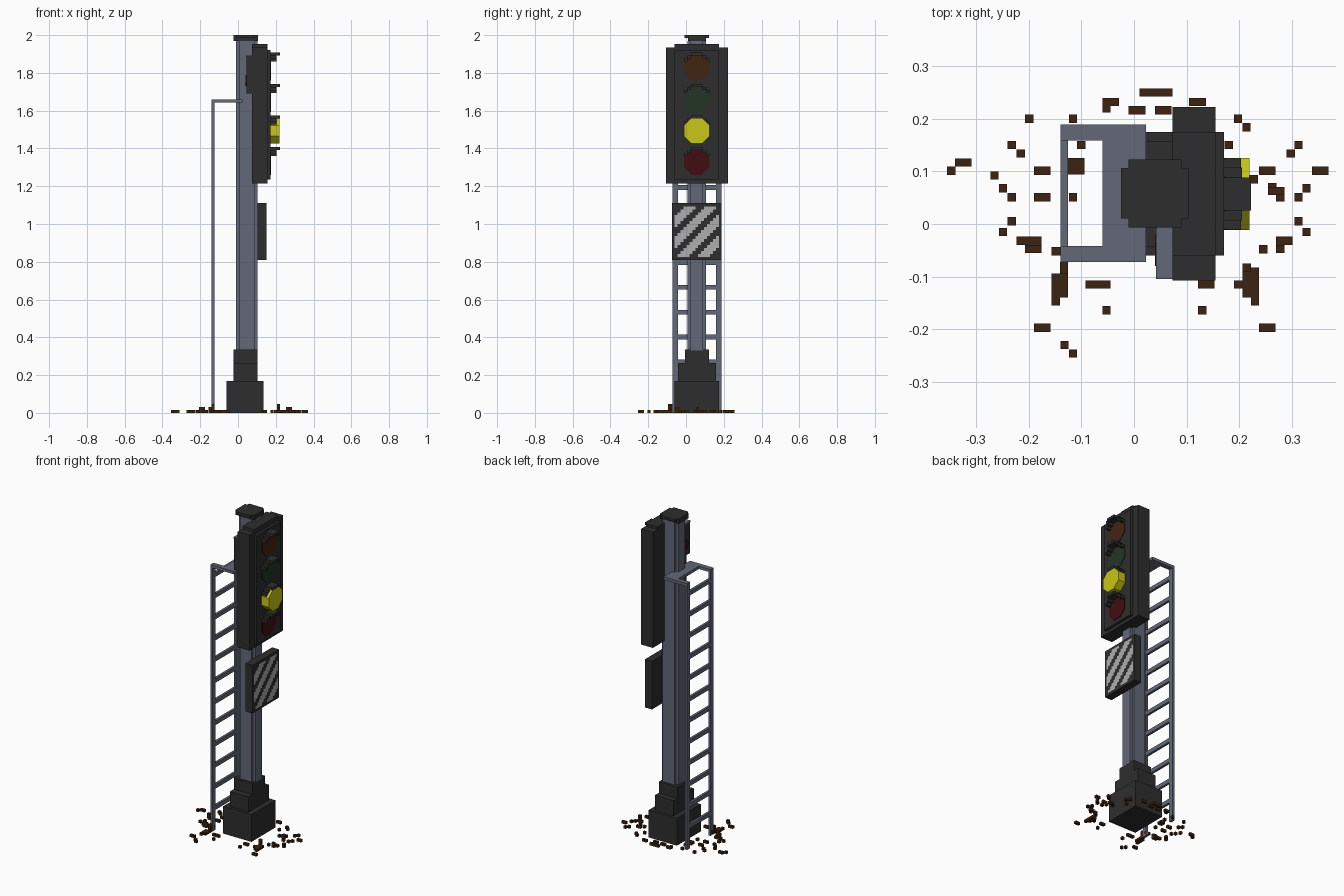
import bpy, bmesh, math
from mathutils import Matrix, Vector

if "Cube" in bpy.data.objects:
    bpy.data.objects.remove(bpy.data.objects["Cube"])

V = 0.0157            # basic block size
CY = 0.057            # centre line of the post in y


def material(name, r, g, b):
    m = bpy.data.materials.new(name)
    m.use_nodes = True
    m.diffuse_color = (r, g, b, 1)
    m.node_tree.nodes["Principled BSDF"].inputs["Base Color"].default_value = (r, g, b, 1)
    return m


DARK = material("charcoal", 0.027, 0.027, 0.027)
STEEL = material("blue grey steel", 0.125, 0.14, 0.19)
WHITE = material("stripe white", 0.42, 0.42, 0.42)
AMBER = material("unlit amber", 0.055, 0.018, 0.006)
GREEN = material("unlit green", 0.017, 0.036, 0.018)
YELLOW = material("lit yellow", 0.57, 0.57, 0.008)
RED = material("unlit red", 0.055, 0.004, 0.006)
BROWN = material("ballast brown", 0.045, 0.017, 0.006)


def add_box(bm, x0, x1, y0, y1, z0, z1):
    mat = Matrix.Translation(((x0 + x1) / 2, (y0 + y1) / 2, (z0 + z1) / 2)) \
        @ Matrix.Diagonal((x1 - x0, y1 - y0, z1 - z0, 1))
    bmesh.ops.create_cube(bm, size=1, matrix=mat)


def finish(name, bm, *mats):
    mesh = bpy.data.meshes.new(name)
    bm.to_mesh(mesh)
    bm.free()
    for m in mats:
        mesh.materials.append(m)
    ob = bpy.data.objects.new(name, mesh)
    bpy.context.collection.objects.link(ob)
    return ob


def boxes(name, mat, *dims):
    bm = bmesh.new()
    for d in dims:
        add_box(bm, *d)
    return finish(name, bm, mat)


def lens(name, mat, z, x0, x1, r=0.068, y=CY):
    """Octagonal disc whose axis runs along x."""
    bm = bmesh.new()
    rot = Matrix.Translation(((x0 + x1) / 2, y, z)) @ Matrix.Rotation(math.pi / 2, 4, 'Y') \
        @ Matrix.Rotation(math.pi / 8, 4, 'Z')
    rr = r / math.cos(math.pi / 8)
    bmesh.ops.create_cone(bm, cap_ends=True, segments=8, radius1=rr, radius2=rr,
                          depth=abs(x1 - x0), matrix=rot)
    return finish(name, bm, mat)


# Stepped foot
boxes("foot_lower", DARK, (-0.06, 0.135, -0.06, 0.175, 0, 0.17))
boxes("foot_middle", DARK, (-0.025, 0.103, -0.043, 0.158, 0.17, 0.265))
boxes("foot_upper", DARK, (-0.025, 0.103, -0.006, 0.121, 0.265, 0.335))

# Post with notched corners: extruded profile
bm = bmesh.new()
cx, hx, hy, n = 0.047, 0.057, 0.049, 0.0165
quarter = [(hx, hy - n), (hx - n, hy - n), (hx - n, hy)]
prof = quarter + [(-x, y) for x, y in reversed(quarter)] \
    + [(-x, -y) for x, y in quarter] + [(x, -y) for x, y in reversed(quarter)]
face = bm.faces.new([bm.verts.new((cx + x, CY + y, 0.33)) for x, y in prof])
ext = bmesh.ops.extrude_face_region(bm, geom=[face])
bmesh.ops.translate(bm, vec=Vector((0, 0, 1.64)),
                    verts=[v for v in ext["geom"] if isinstance(v, bmesh.types.BMVert)])
bmesh.ops.recalc_face_normals(bm, faces=bm.faces)
finish("post", bm, STEEL)

# Cap with notched corners
boxes("post_cap", DARK,
      (-0.025, 0.105, 0.01, 0.106, 1.97, 2.0),
      (-0.01, 0.09, -0.007, 0.123, 1.984, 2.0))

# Ladder: two rails, rungs and the top bracket
for side, y in (("right", -0.072), ("left", 0.159)):
    boxes("ladder_rail_" + side, STEEL, (-0.14, -0.125, y, y + 0.03, 0, 1.66))
    boxes("ladder_arm_" + side, STEEL, (-0.125, 0.023, y, y + 0.03, 1.642, 1.66))
boxes("ladder_rungs", STEEL,
      *[(-0.14, -0.125, -0.042, 0.159, z - 0.013, z + 0.013)
        for z in (0.137 + 0.132 * i for i in range(12))])
boxes("ladder_bracket", STEEL, (-0.06, 0.023, -0.042, 0.159, 1.642, 1.66))

# Signal head
boxes("head_case", DARK, (0.073, 0.155, -0.107, 0.222, 1.215, 1.935))
boxes("head_top", DARK, (0.073, 0.155, -0.06, 0.175, 1.935, 1.952))
boxes("head_front_panel", DARK, (0.155, 0.171, -0.06, 0.175, 1.235, 1.92))

# Lamps with stepped hoods
LAMPS = [("amber", AMBER, 1.827, 0.175), ("green", GREEN, 1.661, 0.175),
         ("yellow", YELLOW, 1.494, 0.22), ("red", RED, 1.328, 0.175)]
for name, mat, z, x1 in LAMPS:
    lens("lamp_" + name, mat, z, 0.171, x1)
    t = z + 0.064
    parts = [(0.17, 0.222, CY - 2 * V, CY + 2 * V, t, t + V)]
    for s in (-1, 1):
        for a, b, drop, reach in ((2, 3.2, 1, 0.205), (3.2, 4.3, 2, 0.203)):
            ys = sorted((CY + s * a * V, CY + s * b * V))
            parts.append((0.17, reach, *ys, t - drop * V, t - (drop - 1) * V))
    boxes("hood_" + name, DARK, *parts)

# Small rear repeater beside the post
boxes("repeater_case", DARK, (0.045, 0.073, -0.105, -0.012, 1.69, 1.89))
boxes("repeater_top", STEEL, (0.042, 0.073, -0.105, 0.012, 1.885, 1.893))
lens("repeater_lamp", RED, 1.76, 0.04, 0.045, 0.03, -0.05)

# Striped board: grid front with diagonal cells
boxes("board", DARK, (0.104, 0.152, -0.073, 0.187, 0.81, 1.11))
bm = bmesh.new()
cols, rows = 15, 17
y0, z1 = CY - cols * V / 2, 0.96 + rows * V / 2
bmesh.ops.create_grid(bm, x_segments=cols, y_segments=rows, size=0.5)
for v in bm.verts:
    v.co = (0.1535, CY + v.co.x * cols * V, 0.96 + v.co.y * rows * V)
for f in bm.faces:
    c = f.calc_center_median()
    k = int((c.y - y0) / V) + int((z1 - c.z) / V)
    f.material_index = 1 if (k - 3) % 7 < 4 else 0
    if f.normal.x < 0:
        f.normal_flip()
bmesh.ops.recalc_face_normals(bm, faces=bm.faces)
if sum(f.normal.x for f in bm.faces) < 0:
    bmesh.ops.reverse_faces(bm, faces=bm.faces)
finish("board_stripes", bm, DARK, WHITE)

# Scattered ballast: left edge x, centre y (hundredths), length in blocks
PEBBLES = [
    (1, 25, 4), (-6, 23.2, 2), (-6, 22, 1), (10.5, 23.2, 2), (-1, 21.6, 2), (4, 21.6, 2),
    (-20.7, 20, 1), (19, 20, 1), (20.6, 18.4, 1), (-24, 15, 1), (-22.3, 13.4, 1),
    (17.2, 15, 1), (30.5, 15, 1), (29, 13.4, 1), (-34, 11.7, 2), (-35.5, 10.1, 1),
    (33.8, 10.1, 2), (-27.3, 9.2, 1), (-19, 10.1, 2), (-10.8, 15, 1),
    (-12.4, 20, 1), (-12.4, 5.1, 1), (23.8, 10.1, 2), (25.5, 7, 1), (22, 8.5, 1),
    (30.5, 5.1, 1), (32, 6.8, 1), (-25.7, 6.8, 1), (-24, 5.1, 1), (-19, 5.1, 2),
    (27, 5.1, 1), (-24, 0.5, 1), (-25.7, -1.5, 1), (-22.3, -3.2, 3), (30.5, 0.5, 1),
    (32, -1.5, 1), (27, -3.2, 2), (23.8, -4.8, 1), (-9.2, -11.5, 3), (12.2, -11.5, 2),
    (-6, -16.4, 1), (12.2, -16.4, 1), (-19, -19.7, 2), (23.8, -19.7, 2),
    (-14, -23, 1), (-12.4, -24.6, 1)]
boxes("ballast", BROWN, *[(x / 100, x / 100 + w * V, y / 100 - V / 2, y / 100 + V / 2, 0, V)
                          for x, y, w in PEBBLES])

# Larger ballast clumps
boxes("ballast_clumps", BROWN,
      (-0.125, -0.094, 0.094, 0.125, 0, V), (-0.157, -0.125, -0.14, -0.094, 0, V),
      (-0.157, -0.141, -0.155, -0.14, 0, V), (-0.141, -0.125, -0.094, -0.072, 0, 3 * V),
      (0.206, 0.238, -0.14, -0.083, 0, V), (0.222, 0.238, -0.155, -0.14, 0, V),
      (0.19, 0.206, -0.123, -0.107, 0, V), (-0.207, -0.176, -0.055, -0.04, 0, 2 * V),
      (-0.157, -0.125, -0.06, -0.044, V, 2 * V), (0.206, 0.222, -0.09, -0.075, V, 3 * V),
      (0.255, 0.286, 0.055, 0.07, V, 2 * V), (0.27, 0.286, -0.055, -0.04, 0, 2 * V))
